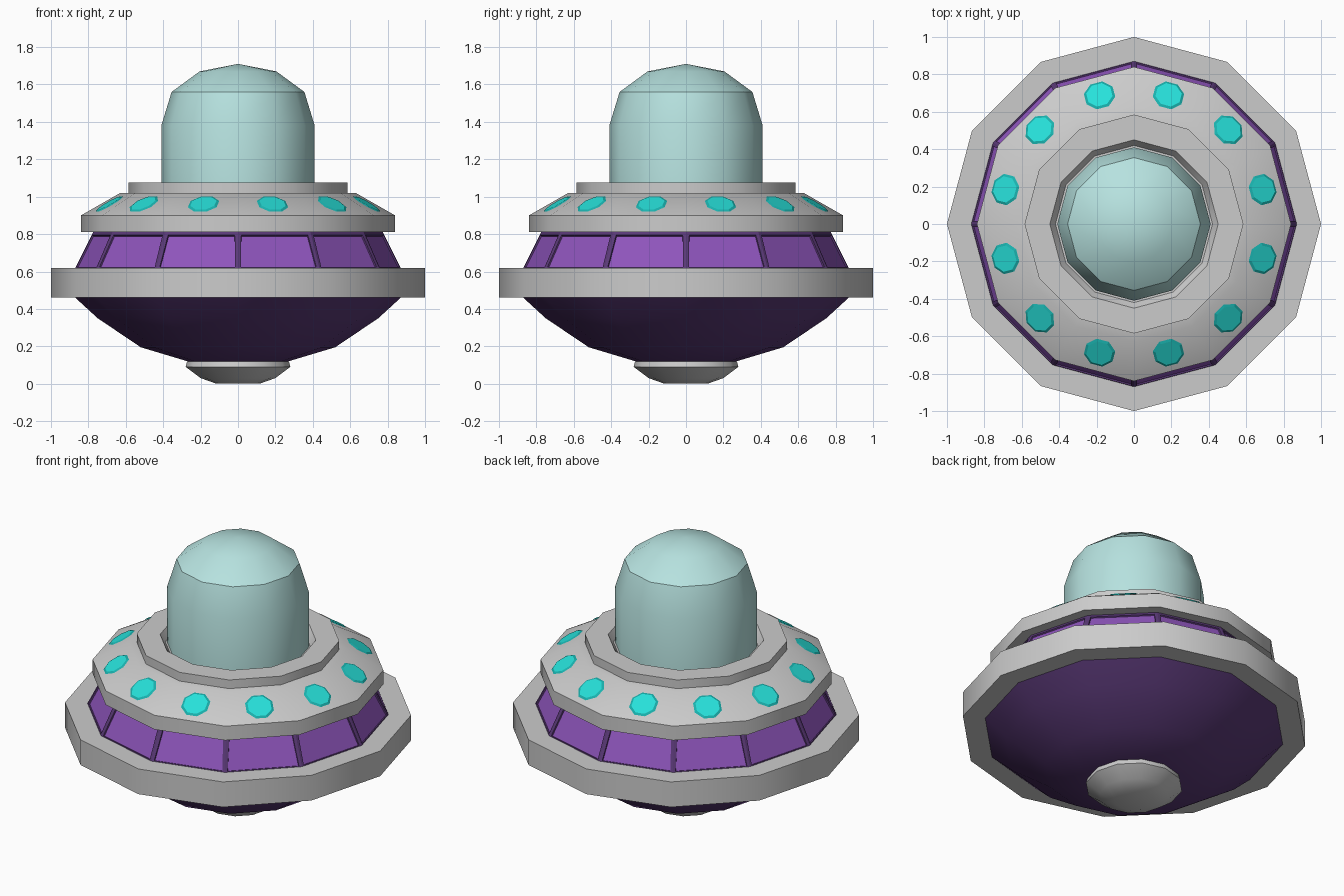
import bpy, bmesh
from math import sin, cos, pi, radians, atan2
from mathutils import Matrix

if "Cube" in bpy.data.objects:
    bpy.data.objects.remove(bpy.data.objects["Cube"])

SIDES = 12


def material(name, rgb):
    m = bpy.data.materials.new(name)
    m.diffuse_color = (*rgb, 1)
    m.use_nodes = True
    m.node_tree.nodes["Principled BSDF"].inputs["Base Color"].default_value = m.diffuse_color
    return m


DARK = material("dark_purple", (0.10, 0.04, 0.18))
PANEL = material("purple_panel", (0.27, 0.09, 0.50))
GLASS = material("pale_glass", (0.47, 0.76, 0.74))
LAMP = material("turquoise", (0.02, 0.75, 0.70))
LAMP_RIM = material("turquoise_rim", (0.01, 0.45, 0.43))


def finish(bm, name, mats=(), angle=35):
    bmesh.ops.remove_doubles(bm, verts=bm.verts[:], dist=1e-5)
    bmesh.ops.recalc_face_normals(bm, faces=bm.faces[:])
    me = bpy.data.meshes.new(name)
    bm.to_mesh(me)
    bm.free()
    ob = bpy.data.objects.new(name, me)
    bpy.context.collection.objects.link(ob)
    for m in mats:
        me.materials.append(m)
    bpy.ops.object.select_all(action='DESELECT')
    ob.select_set(True)
    bpy.context.view_layer.objects.active = ob
    bpy.ops.object.shade_smooth_by_angle(angle=radians(angle))
    return ob


def lathe(profile, closed=False):
    """Turn (radius, z) points around the z axis; closed joins last to first."""
    bm = bmesh.new()
    rings = []
    for r, z in profile:
        if r == 0:
            rings.append([bm.verts.new((0, 0, z))] * SIDES)
        else:
            rings.append([bm.verts.new((r * cos(2 * pi * i / SIDES),
                                        r * sin(2 * pi * i / SIDES), z))
                          for i in range(SIDES)])
    pairs = list(zip(rings, rings[1:])) + ([(rings[-1], rings[0])] if closed else [])
    for a, b in pairs:
        for i in range(SIDES):
            j = (i + 1) % SIDES
            bm.faces.new(list(dict.fromkeys((a[i], a[j], b[j], b[i]))))
    bm.normal_update()
    return bm


# Underside emitter
finish(lathe([(0, 0), (0.115, 0), (0.2, 0.03), (0.28, 0.09), (0.272, 0.12), (0, 0.12)]),
       "bottom_emitter")

# Lower hull bowl
finish(lathe([(0, 0.12), (0.27, 0.12), (0.52, 0.195), (0.75, 0.35), (0.87, 0.46), (0.87, 0.5),
              (0, 0.5)]), "lower_hull", [DARK])

# Wide outer rim
finish(lathe([(0.85, 0.46), (1, 0.46), (1, 0.62), (0.85, 0.62)], True), "outer_rim")

# Window band: dark frame with one sunken panel per side
bm = lathe([(0.875, 0.61), (0.775, 0.81)])
panels = bm.faces[:]
bmesh.ops.inset_individual(bm, faces=panels, thickness=0.024, depth=0)
bmesh.ops.inset_individual(bm, faces=panels, thickness=0.003, depth=-0.008)
for f in panels:
    f.material_index = 1
finish(bm, "window_band", [DARK, PANEL], 20)

# Sloped upper deck
finish(lathe([(0.7, 0.81), (0.84, 0.81), (0.84, 0.9), (0.63, 1.02), (0.5, 1.02)], True),
       "upper_deck")

# Dome collar
finish(lathe([(0.4, 1.0), (0.585, 1.0), (0.585, 1.075), (0.45, 1.075), (0.42, 1.03),
              (0.4, 1.03)], True), "dome_collar")

# Glass dome
finish(lathe([(0.41, 1.01), (0.41, 1.38), (0.355, 1.56), (0.205, 1.67), (0, 1.71)]),
       "glass_dome", [GLASS])

# Round lamps, one in the middle of each deck facet
slope = atan2(0.12, 0.21 * cos(pi / SIDES))
for k in range(SIDES):
    bm = bmesh.new()
    ring = [bm.verts.new((0.086 * cos((i + 0.5) * pi / 4), 0.086 * sin((i + 0.5) * pi / 4), 0))
            for i in range(8)]
    face = bm.faces.new(ring)
    bm.normal_update()
    bmesh.ops.inset_individual(bm, faces=[face], thickness=0.014, depth=0.006)
    face.material_index = 1
    bm.transform(Matrix.Rotation(2 * pi * (k + 0.5) / SIDES, 4, 'Z')
                 @ Matrix.Translation((0.712, 0, 0.96))
                 @ Matrix.Rotation(slope, 4, 'Y'))
    finish(bm, f"deck_lamp_{k + 1}", [LAMP_RIM, LAMP], 10)
